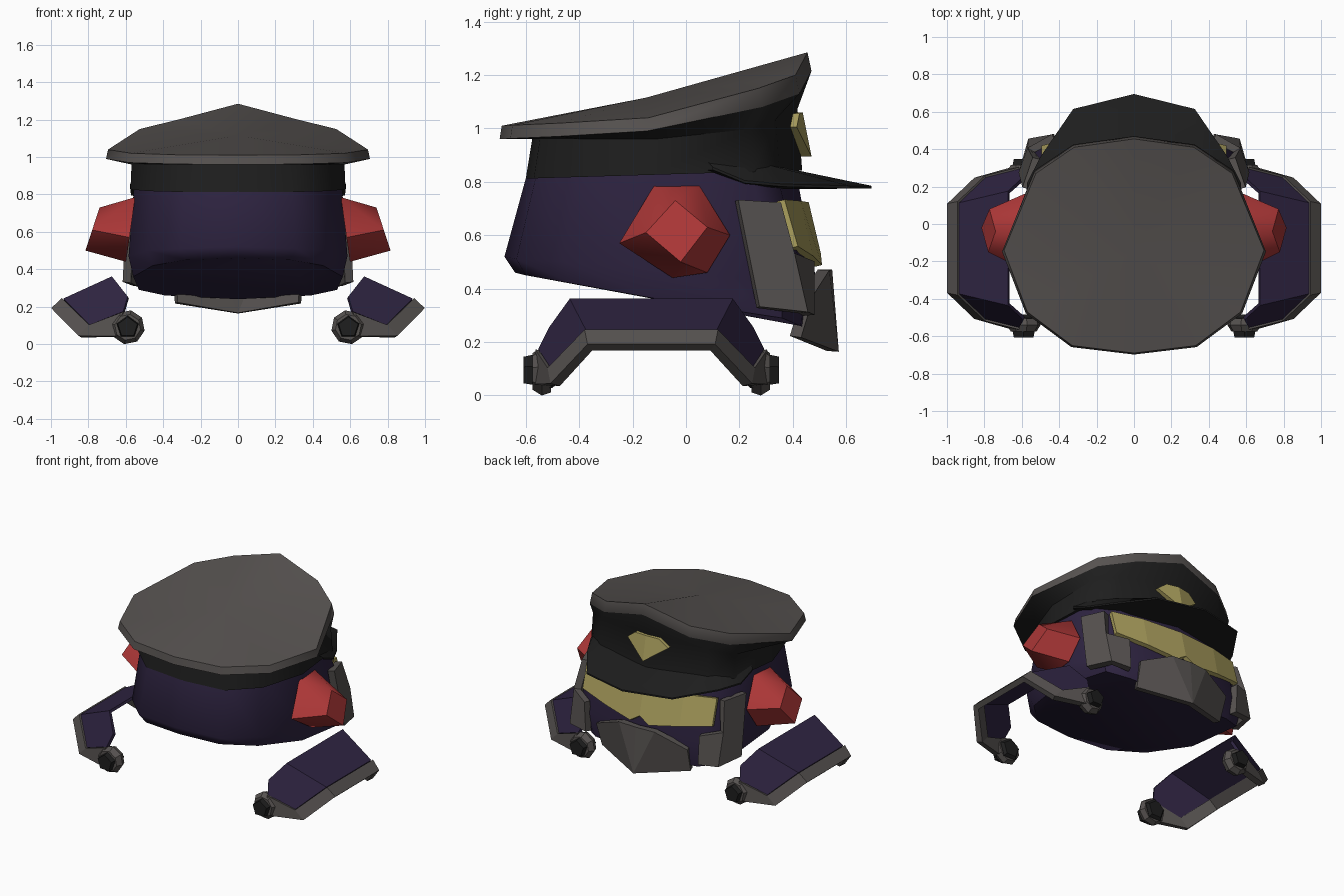
import bpy, bmesh, math

cube = bpy.data.objects.get("Cube")
if cube:
    bpy.data.objects.remove(cube)


def material(name, rgb):
    m = bpy.data.materials.new(name)
    m.use_nodes = True
    m.diffuse_color = (*rgb, 1)
    m.node_tree.nodes["Principled BSDF"].inputs["Base Color"].default_value = (*rgb, 1)
    return m


GREY = material("warm grey", (0.093, 0.084, 0.08))
BLACK = material("near black", (0.013, 0.013, 0.013))
PURPLE = material("dark purple", (0.027, 0.017, 0.052))
RED = material("red", (0.41, 0.038, 0.038))
YELLOW = material("dull yellow", (0.42, 0.36, 0.115))


def build(name, verts, faces, mats, thick=0, mirror=False, smooth=0, rule=None, hull=False):
    """Make one object; rule(face index) picks the material slot."""
    bm = bmesh.new()
    vs = [bm.verts.new(v) for v in verts]
    if hull:
        bmesh.ops.convex_hull(bm, input=vs)
        bmesh.ops.dissolve_limit(bm, angle_limit=.05, verts=bm.verts, edges=bm.edges)
    for i, f in enumerate(faces):
        face = bm.faces.new([vs[k] for k in f])
        face.material_index = rule(i) if rule else 0
    bmesh.ops.recalc_face_normals(bm, faces=bm.faces)
    me = bpy.data.meshes.new(name)
    bm.to_mesh(me)
    bm.free()
    for m in mats:
        me.materials.append(m)
    ob = bpy.data.objects.new(name, me)
    bpy.context.collection.objects.link(ob)
    if mirror:
        ob.modifiers.new("mirror", "MIRROR")
    if thick:
        s = ob.modifiers.new("thickness", "SOLIDIFY")
        s.thickness, s.offset = thick, 0
    if smooth:
        bpy.ops.object.select_all(action="DESELECT")
        ob.select_set(True)
        bpy.context.view_layer.objects.active = ob
        bpy.ops.object.shade_smooth_by_angle(angle=math.radians(smooth))


def both(half):
    """Close a half outline (back to front, +x side) into a ring."""
    return list(half) + [(-x, y, z) for x, y, z in half[-2:0:-1]]


def loft(name, rings, mats, rule=None, apex=None, **kw):
    n = len(rings[0])
    verts = [v for r in rings for v in r]
    faces = [(r * n + i, r * n + (i + 1) % n, (r + 1) * n + (i + 1) % n, (r + 1) * n + i)
             for r in range(len(rings) - 1) for i in range(n)]
    last = (len(rings) - 1) * n
    if apex:
        verts.append(apex)
        faces += [(last + i, last + (i + 1) % n, len(verts) - 1) for i in range(n)]
    else:
        faces.append(tuple(range(last, last + n)))
    faces.append(tuple(range(n)))
    pick = (lambda i: rule(i // n) if i < len(faces) - 1 else 0) if rule else None
    build(name, verts, faces, mats, rule=pick, **kw)


# Head: faceted shell narrowing to a sloped underside
head_top = [(0, -.59, .85), (.29, -.555, .85), (.46, -.4, .85), (.555, -.1, .85),
            (.525, .24, .85), (.4, .335, .85), (0, .41, .85)]
head_mid = [(0, -.68, .52), (.31, -.635, .51), (.485, -.46, .5), (.585, -.1, .47),
            (.565, .36, .42), (.45, .445, .42), (0, .49, .42)]
head_low = [(0, -.64, .46), (.28, -.6, .45), (.455, -.43, .42), (.56, -.1, .36),
            (.53, .36, .29), (.39, .43, .26), (0, .46, .24)]
loft("head", [both(head_top), both(head_mid), both(head_low)], [PURPLE], smooth=50)

# Cap: band, flared crown, grey rim and raised top
rim = [(0, -.69, 1.01), (.33, -.65, 1.012), (.57, -.47, 1.02), (.695, -.14, 1.04),
       (.525, .27, 1.15), (.32, .41, 1.2), (0, .455, 1.285)]
rim_low = [(x * 1.015, y + (.015 if y > 0 else -.008), z - (.07 if y > 0 else .05))
           for x, y, z in rim]
band = [(0, -.6), (.3, -.57), (.475, -.41), (.575, -.12), (.545, .25), (.41, .35), (0, .435)]
band_low = [(x, y, .83 + .03 * y) for x, y in band]
band_top = [(x * .99, y * .96, .96 + .6 * max(y, 0) ** 2) for x, y in band]
loft("cap", [both(band_low), both(band_top), both(rim_low), both(rim)], [BLACK, GREY],
     rule=lambda ring: int(ring > 1), apex=(0, -.15, 1.115), smooth=50)

# Cap peak: solid wedge, sloped on top and flat below
root = [(.555, .08, .875), (.535, .22, .875), (.46, .3, .865), (.35, .355, .855), (0, .43, .84)]
edge = [(.578, .1, .855), (.572, .22, .805), (.5, .36, .792), (.325, .615, .785), (0, .695, .785)]
lip = [(x, y, z - .01) for x, y, z in edge]
under = [(x, y, z - .012) for (x, y, _), (_, _, z) in zip(root, edge)]
build("cap_peak", root + edge + lip + under,
      [(r + i, r + i + 1, r + i + 6, r + i + 5) for r in (0, 5, 10) for i in range(4)],
      [BLACK], mirror=True, smooth=35)

# Cap badge: a small shield leaning with the band
shield = [(-.09, .425, 1.055), (0, .437, 1.06), (.09, .425, 1.055),
          (.155, .415, 1.005), (0, .47, .895), (-.155, .415, 1.005)]
build("cap_badge", shield + [(x, y - .06, z) for x, y, z in shield],
      [(0, 1, 4, 5), (1, 2, 3, 4), tuple(range(6, 12))]
      + [(i, (i + 1) % 6, (i + 1) % 6 + 6, i + 6) for i in range(6)], [YELLOW])

# Yellow eye visor with a notch in the middle
visor = [(0, .445, .72), (.28, .415, .725), (.49, .355, .73),
         (.49, .405, .555), (.28, .46, .52), (.07, .495, .485), (0, .49, .53)]
build("eye_visor", visor, [(0, 1, 4, 5, 6), (1, 2, 3, 4)], [YELLOW], thick=.03, mirror=True)

# Chin guard
chin = [(0, .525, .47), (.13, .515, .47), (.34, .46, .385), (.33, .41, .22), (0, .55, .165)]
build("chin_guard", chin, [(0, 1, 4), (1, 2, 3, 4)], [GREY], thick=.045, mirror=True)

# Cheek guards wrapping the front corners
cheek = [(.575, .19, .73), (.52, .35, .72), (.55, .395, .53), (.55, .44, .31),
         (.595, .27, .33), (.43, .46, .5), (.42, .46, .3)]
build("cheek_guards", cheek, [(0, 1, 2, 3, 4), (2, 5, 6, 3)], [GREY], thick=.045, mirror=True)

# Ear pods: six-sided base tapering to a tilted square
base = [(-.12, .785), (.05, .785), (.165, .6), (.08, .46), (-.05, .44), (-.25, .57)]
tip = [(-.04, .73), (.08, .63), (-.02, .5), (-.15, .61)]
pods = [(.55 + (.785 - z) * .14, y, z) for y, z in base]
pods += [(.74 + (.73 - z) * .33, y, z) for y, z in tip]
build("ear_pods", pods, [], [RED], mirror=True, hull=True, smooth=45)

# Shoulder arches: sloping plates with a grey lower rim, same at both ends
MID = -.13
end = [(.67, .3, .355), (.93, .24, .235), (.79, .37, .1), (.61, .415, .17), (.587, .375, .25)]
low = [(.985, .23, .18), (.845, .36, .04), (.63, .42, .04)]
points = [(x, MID + s * d, z) for s in (-1, 1) for x, d, z in end + low]
build("shoulder_plates", points, [(0, 1, 9, 8), (0, 1, 2, 3, 4), (8, 9, 10, 11, 12)],
      [PURPLE], thick=.02, mirror=True)
build("shoulder_rims", points,
      [(1, 5, 13, 9), (1, 2, 6, 5), (2, 3, 7, 6), (9, 10, 14, 13), (10, 11, 15, 14)],
      [GREY], thick=.04, mirror=True)


# Knobs closing the ends of each arch, with a dark core showing on both sides
def disc(sides, radius, y):
    turns = [math.tau * (i + .25) / sides for i in range(sides)]
    return [(.59 + radius * math.cos(a), y, .09 + radius * math.sin(a)) for a in turns]


for s, side in ((-1, "back"), (1, "front")):
    at = lambda d: MID + s * d
    loft(side + "_knobs", [disc(8, .08, at(.375)), disc(8, .092, at(.41)), disc(8, .07, at(.445))],
         [GREY], mirror=True)
    loft(side + "_knob_cores", [disc(5, .06, at(.355)), disc(5, .078, at(.372)),
                                disc(5, .065, at(.43)), disc(5, .055, at(.478))],
         [BLACK], mirror=True)
